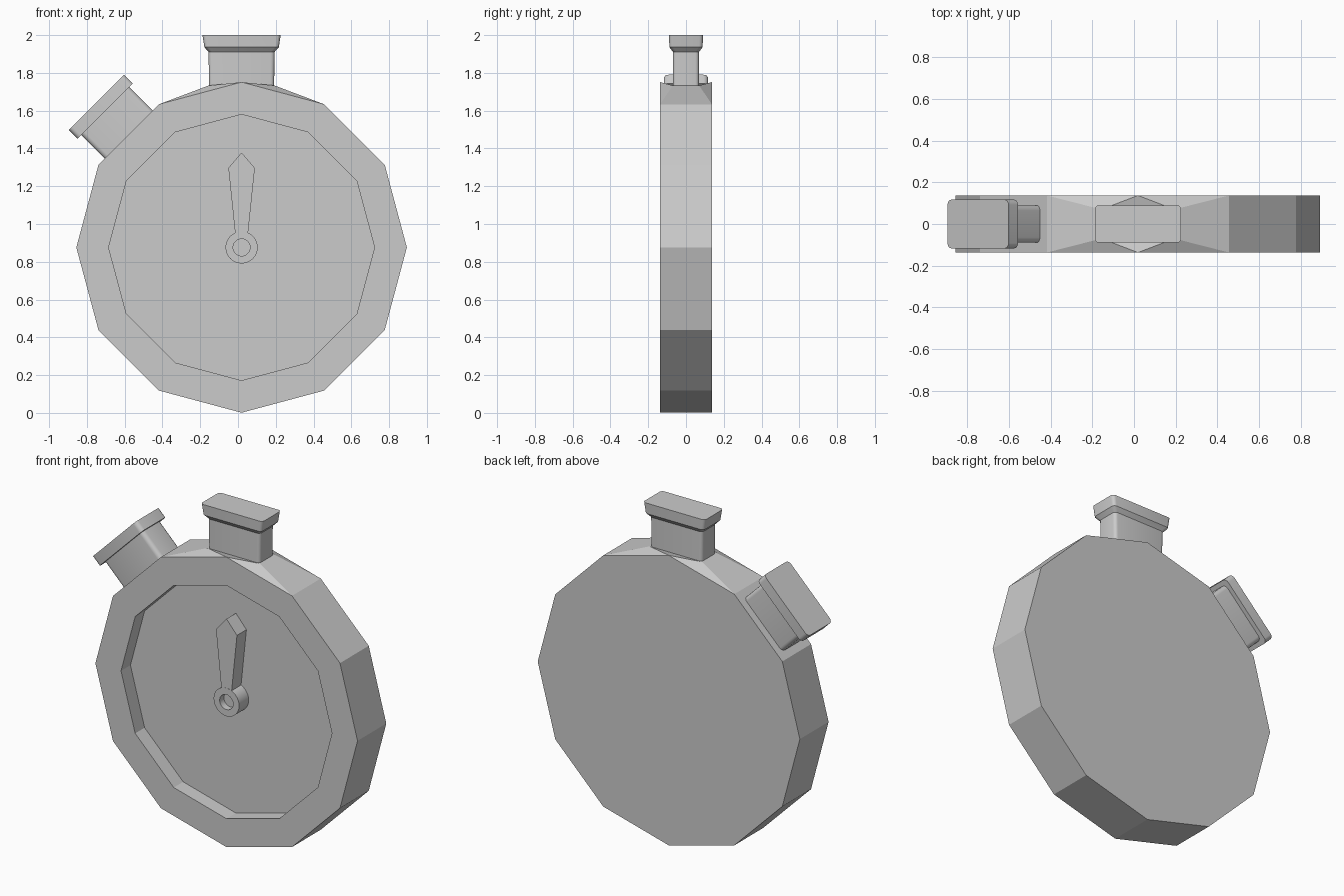
import bpy, bmesh
from math import sin, cos, pi, radians
from mathutils import Matrix, Vector

if "Cube" in bpy.data.objects:
    bpy.data.objects.remove(bpy.data.objects["Cube"])

CX, CZ, R, D = 0.019, 0.876, 0.875, 0.137   # case centre, radius, half depth
DIAL_R, FLOOR_Y = 0.704, -0.047


def finish(bm, name, smooth=False):
    bmesh.ops.recalc_face_normals(bm, faces=bm.faces)
    me = bpy.data.meshes.new(name)
    bm.to_mesh(me)
    bm.free()
    ob = bpy.data.objects.new(name, me)
    bpy.context.collection.objects.link(ob)
    if smooth:
        bpy.ops.object.select_all(action='DESELECT')
        ob.select_set(True)
        bpy.context.view_layer.objects.active = ob
        bpy.ops.object.shade_smooth_by_angle(angle=radians(30))
    return ob


def ring(bm, radius, y, n=12):
    """Circle of vertices facing the front, first vertex at the top."""
    return [bm.verts.new((CX + radius * sin(2 * pi * i / n), y,
                          CZ + radius * cos(2 * pi * i / n))) for i in range(n)]


def bridge(bm, a, b, skip=()):
    n = len(a)
    for i in range(n):
        if i not in skip:
            j = (i + 1) % n
            bm.faces.new((a[i], a[j], b[j], b[i]))


def button(name, levels, angle):
    """Loft rounded rectangles (distance, half width, half depth, radius) outward."""
    bm = bmesh.new()
    loops = []
    for h, w, d, r in levels:
        loop = []
        for k, (sx, sy) in enumerate(((1, 1), (-1, 1), (-1, -1), (1, -1))):
            for s in range(5):
                a = (k + s / 4) * pi / 2
                loop.append(bm.verts.new((sx * (w - r) + r * cos(a),
                                          sy * (d - r) + r * sin(a), h)))
        loops.append(loop)
    for a, b in zip(loops, loops[1:]):
        bridge(bm, a, b)
    bm.faces.new(loops[0])
    bm.faces.new(loops[-1])
    bm.transform(Matrix.Translation((CX, 0, CZ)) @ Matrix.Rotation(angle, 4, 'Y'))
    return finish(bm, name, True)


# Twelve-sided case with a recessed dial
bm = bmesh.new()
front, back = ring(bm, R, -D), ring(bm, R, D)
rim, floor = ring(bm, DIAL_R, -D), ring(bm, DIAL_R, FLOOR_Y)
bridge(bm, front, back, skip=(11, 0))
bridge(bm, front, rim)
bridge(bm, rim, floor)
bm.faces.new(floor)
bm.faces.new(back)
# Top two sides slope in to a flat seat for the crown
seat = {(sx, sy): bm.verts.new((CX + sx * 0.175, sy * 0.07, 1.733))
        for sx in (-1, 1) for sy in (-1, 1)}
for loop, sy in ((front, -1), (back, 1)):
    l, r = seat[-1, sy], seat[1, sy]
    bm.faces.new((loop[11], loop[0], l))
    bm.faces.new((loop[0], r, l))
    bm.faces.new((loop[0], loop[1], r))
for i, sx in ((11, -1), (1, 1)):
    bm.faces.new((front[i], back[i], seat[sx, 1], seat[sx, -1]))
bm.faces.new([seat[k] for k in ((-1, -1), (1, -1), (1, 1), (-1, 1))])
finish(bm, "case")

# Crown on top
button("crown", [(0.852, 0.172, 0.069, 0.02), (1.035, 0.175, 0.069, 0.02),
                 (1.06, 0.197, 0.088, 0.02), (2 - CZ, 0.207, 0.09, 0.02)], 0)

# Push button on the upper left side
button("side_button", [(0.83, 0.18, 0.09, 0.025), (1.022, 0.18, 0.09, 0.025),
                       (1.022, 0.207, 0.117, 0.025), (1.086, 0.207, 0.117, 0.025)],
       radians(-45))

# Pointer hand
bm = bmesh.new()
prof = [(-0.033, 0.94), (0.033, 0.94), (0.07, 1.297), (0, 1.378), (-0.07, 1.297)]
a, b = [[bm.verts.new((CX + x, y, z)) for x, z in prof] for y in (-D, FLOOR_Y + 0.002)]
bridge(bm, a, b)
bm.faces.new(a)
bm.faces.new(b)
finish(bm, "hand")

# Hub with a shallow hole
bm = bmesh.new()
loops = [ring(bm, r, y, 32) for r, y in ((0.085, FLOOR_Y + 0.002), (0.085, -D - 0.001),
                                         (0.045, -D - 0.001), (0.045, -D + 0.04))]
for a, b in zip(loops, loops[1:]):
    bridge(bm, a, b)
bm.faces.new(loops[-1])
bm.faces.new(loops[0])
finish(bm, "hub", True)
